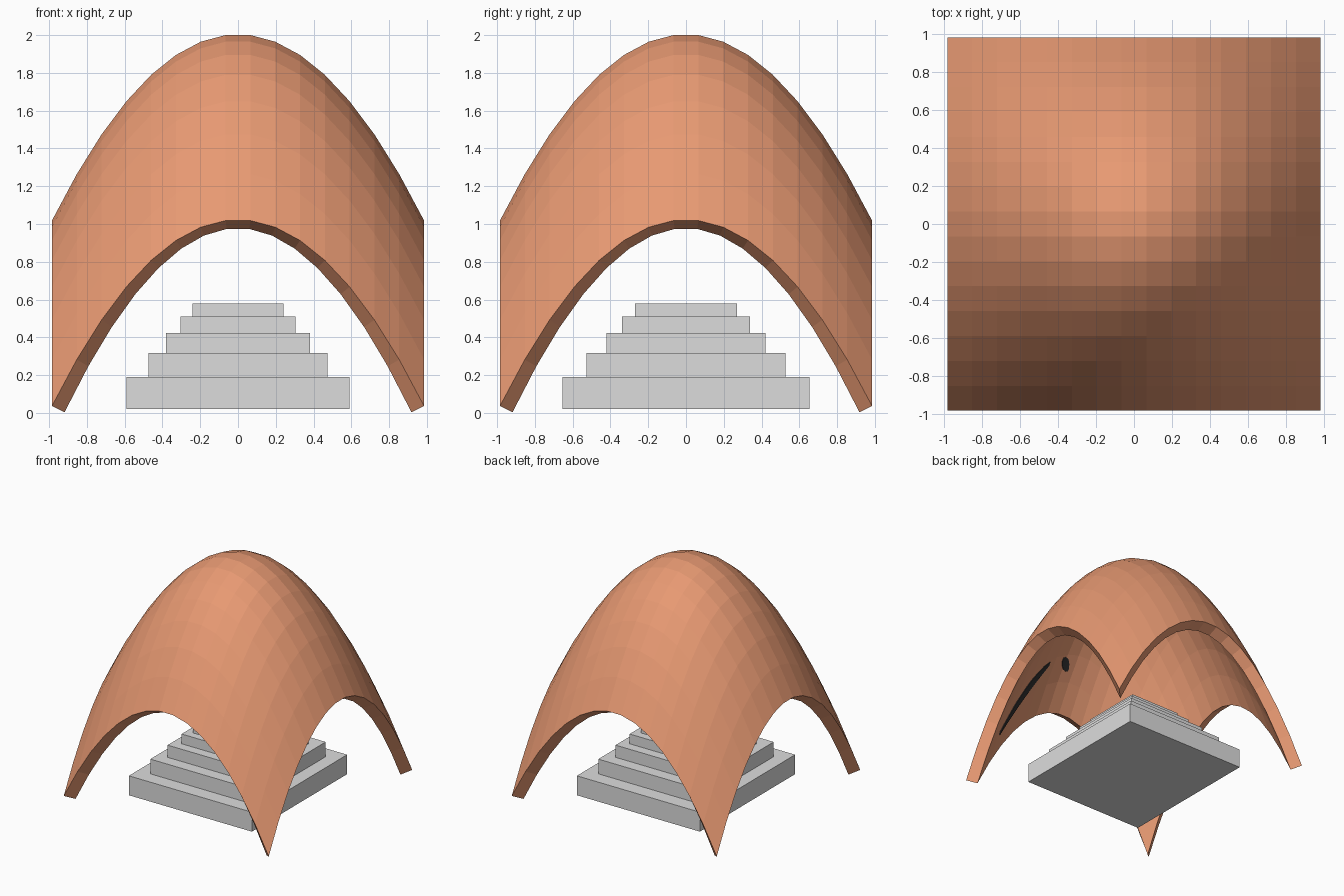
import bpy, bmesh
from mathutils import Vector

if "Cube" in bpy.data.objects:
    bpy.data.objects.remove(bpy.data.objects["Cube"])

N, HALF, THICK = 15, 0.985, 0.10      # cells per side, half width, shell thickness
A, C = 1.0165, 2.009                  # paraboloid z = C - A (x^2 + y^2)


def material(name, rgb):
    m = bpy.data.materials.new(name)
    m.diffuse_color = (*rgb, 1)
    m.use_nodes = True
    m.node_tree.nodes["Principled BSDF"].inputs["Base Color"].default_value = m.diffuse_color
    return m


terracotta = material("terracotta", (0.80, 0.32, 0.17))
stone = material("stone grey", (0.72, 0.72, 0.72))
charcoal = material("charcoal", (0.03, 0.03, 0.03))


def make_object(name, bm, mat):
    bmesh.ops.recalc_face_normals(bm, faces=bm.faces)
    mesh = bpy.data.meshes.new(name)
    bm.to_mesh(mesh)
    bm.free()
    mesh.materials.append(mat)
    ob = bpy.data.objects.new(name, mesh)
    bpy.context.collection.objects.link(ob)
    return ob


def shell_point(x, y, depth):
    """Point on the dome, moved inwards along the normal."""
    normal = Vector((2 * A * x, 2 * A * y, 1)).normalized()
    return Vector((x, y, C - A * (x * x + y * y))) - normal * depth


# Vaulted shell: outer and inner grids joined by a rim
bm = bmesh.new()
coords = [-HALF + 2 * HALF * i / N for i in range(N + 1)]
layers = [[[bm.verts.new(shell_point(x, y, d)) for y in coords] for x in coords]
          for d in (0, THICK)]
for g in layers:
    for i in range(N):
        for j in range(N):
            bm.faces.new((g[i][j], g[i + 1][j], g[i + 1][j + 1], g[i][j + 1]))
outer, inner = layers
for k in range(N):
    for e in (0, N):
        bm.faces.new((outer[k][e], outer[k + 1][e], inner[k + 1][e], inner[k][e]))
        bm.faces.new((outer[e][k], outer[e][k + 1], inner[e][k + 1], inner[e][k]))
make_object("vaulted_shell", bm, terracotta)

# Stepped plinth: half width, half depth, bottom, top of each tier
tiers = [(0.591, 0.654, 0.021, 0.190), (0.474, 0.527, 0.190, 0.318),
         (0.381, 0.422, 0.318, 0.424), (0.305, 0.338, 0.424, 0.509),
         (0.242, 0.270, 0.509, 0.578)]
for n, (hx, hy, z0, z1) in enumerate(tiers, 1):
    bm = bmesh.new()
    bmesh.ops.create_cube(bm, size=1)
    for v in bm.verts:
        v.co = (v.co.x * 2 * hx, v.co.y * 2 * hy, z0 + (v.co.z + 0.5) * (z1 - z0))
    make_object(f"plinth_step_{n}", bm, stone)


# Dark worn patches on the inside of the front wall
def patch(name, start, end, width, steps=8):
    bm = bmesh.new()
    a, b = Vector(start), Vector(end)
    side = (b - a).orthogonal().normalized() * width / 2
    rows = []
    for k in range(steps + 1):
        t = k / steps
        p, w = a.lerp(b, t), 0.3 + 2.8 * t * (1 - t)
        rows.append([[bm.verts.new(shell_point(*(p + side * w * s), THICK + d))
                      for s in (-1, 1)] for d in (-0.001, 0.008)])
    for r, q in zip(rows, rows[1:]):
        (a0, a1), (b0, b1) = r
        (c0, c1), (d0, d1) = q
        for f in ((a0, a1, c1, c0), (b0, b1, d1, d0), (a0, b0, d0, c0), (a1, b1, d1, c1)):
            bm.faces.new(f)
    for (a0, a1), (b0, b1) in (rows[0], rows[-1]):
        bm.faces.new((a0, a1, b1, b0))
    make_object(name, bm, charcoal)


# coordinates are on the outer surface; the shell offset pulls them inwards
patch("inner_patch_long", (0.84, -0.87), (0.40, -0.74), 0.07)
patch("inner_patch_short", (0.24, -0.74), (0.13, -0.80), 0.05)
